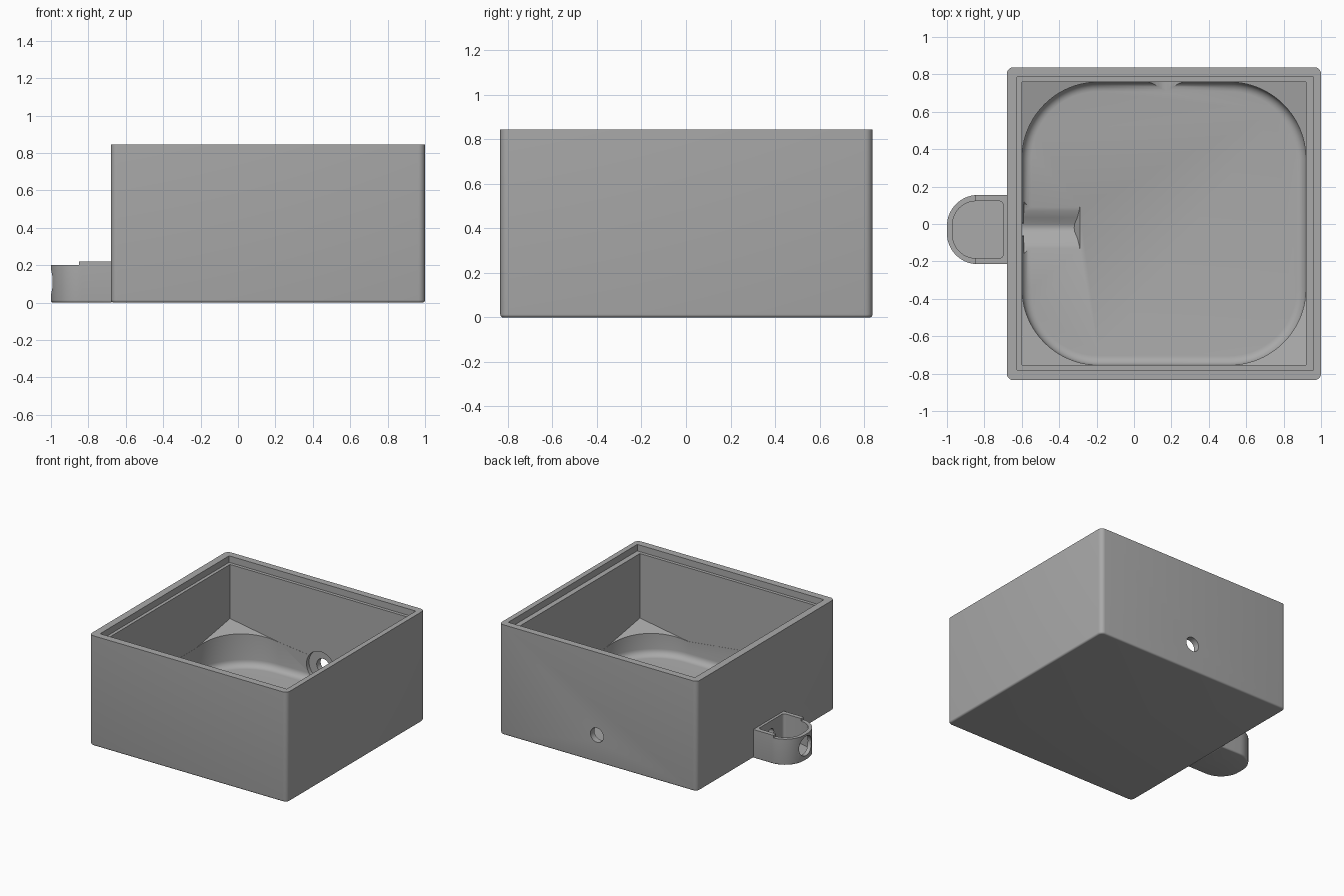
import bpy, bmesh, math
from mathutils import Matrix, Vector

cube = bpy.data.objects.get("Cube")
if cube:
    bpy.data.objects.remove(cube, do_unlink=True)

grey = bpy.data.materials.new("mid_grey")
grey.use_nodes = True
GREY = (0.4, 0.4, 0.4, 1)
grey.diffuse_color = GREY
grey.node_tree.nodes["Principled BSDF"].inputs["Base Color"].default_value = GREY


def make(name, bm):
    bmesh.ops.recalc_face_normals(bm, faces=bm.faces)
    mesh = bpy.data.meshes.new(name)
    bm.to_mesh(mesh)
    bm.free()
    mesh.materials.append(grey)
    obj = bpy.data.objects.new(name, mesh)
    bpy.context.collection.objects.link(obj)
    return obj


def rounded_rect(x0, x1, y0, y1, r_left, r_right, steps=14):
    """Outline with separate corner radii on the left and right sides."""
    points = []
    corners = [(x1, y1, r_right, -1, -1), (x0, y1, r_left, 1, -1),
               (x0, y0, r_left, 1, 1), (x1, y0, r_right, -1, 1)]
    for i, (x, y, r, sx, sy) in enumerate(corners):
        if r == 0:
            points.append((x, y))
            continue
        for k in range(steps + 1):
            a = math.pi / 2 * (i + k / steps)
            points.append((x + sx * r + r * math.cos(a), y + sy * r + r * math.sin(a)))
    return points


def prism(name, outline, z0, z1, bottom_bevel=0, segments=4):
    bm = bmesh.new()
    base = bm.faces.new([bm.verts.new((x, y, z0)) for x, y in outline])
    top = bmesh.ops.extrude_face_region(bm, geom=[base])["geom"]
    bmesh.ops.translate(bm, vec=(0, 0, z1 - z0),
                        verts=[v for v in top if isinstance(v, bmesh.types.BMVert)])
    if bottom_bevel:
        edges = [e for e in bm.edges if all(abs(v.co.z - z0) < 1e-5 for v in e.verts)]
        bmesh.ops.bevel(bm, geom=edges, offset=bottom_bevel, segments=segments,
                        profile=0.5, affect='EDGES')
    return make(name, bm)


def rod(name, start, end, radius):
    a, b = Vector(start), Vector(end)
    turn = (b - a).to_track_quat('Z', 'Y').to_matrix().to_4x4()
    bm = bmesh.new()
    bmesh.ops.create_cone(bm, cap_ends=True, segments=40, radius1=radius, radius2=radius,
                          depth=(b - a).length, matrix=Matrix.Translation((a + b) / 2) @ turn)
    return make(name, bm)


def combine(target, tool, operation='DIFFERENCE'):
    mod = target.modifiers.new("combine", 'BOOLEAN')
    mod.operation, mod.solver, mod.object = operation, 'EXACT', tool
    bpy.context.view_layer.update()
    graph = bpy.context.evaluated_depsgraph_get()
    result = bpy.data.meshes.new_from_object(target.evaluated_get(graph))
    target.modifiers.clear()
    target.data = result
    bpy.data.objects.remove(tool, do_unlink=True)


# Main box with softened outer edges
box = prism("box", rounded_rect(-0.68, 1, -0.835, 0.838, 0.035, 0.035, 5), 0, 0.845, 0.014)

# Lid recess around the rim
combine(box, prism("rim_cut", rounded_rect(-0.625, 0.96, -0.78, 0.785, 0, 0), 0.795, 0.9))

# Square cavity, whose base leaves sloping shelves in the corners
X0, X1, Y0, Y1, R = -0.6, 0.92, -0.755, 0.76, 0.41
bm = bmesh.new()
for x, sx in ((X0, 1), (X1, -1)):
    shelf = 0.38 if sx > 0 else 0.3
    for y, sy in ((Y0, 1), (Y1, -1)):
        for p in ((x, y, 0.9), (x, y, shelf), (x + sx * R, y, shelf - 0.07),
                  (x, y + sy * R, shelf - 0.07)):
            bm.verts.new(p)
bmesh.ops.convex_hull(bm, input=bm.verts)
combine(box, make("cavity_cut", bm))

# Lower pocket with round corners and a filleted floor
E = 0.001
FLOOR = 0.09
combine(box, prism("pocket_cut", rounded_rect(X0 + E, X1 - E, Y0 + E, Y1 - E, R, R, 20),
                   FLOOR, 0.5, 0.05, 6))

# Soft cable channel in the floor
half = [(0.14, 0.02), (0.12, 0.003), (0.09, -0.006), (0.055, -0.022), (0.02, -0.046)]
profile = half + [(0, -0.05)] + [(-y, z) for y, z in reversed(half)]
bm = bmesh.new()
face = bm.faces.new([bm.verts.new((X0 + E, y - 0.02, FLOOR + z)) for y, z in profile])
new = bmesh.ops.extrude_face_region(bm, geom=[face])["geom"]
for v in new:
    if isinstance(v, bmesh.types.BMVert):
        v.co.x = -0.29 + (v.co.z - FLOOR) * 0.6
combine(box, make("channel_cut", bm))

# Bolt hole with a counterbore inside the back wall
combine(box, rod("counterbore_cut", (0.17, 0.7, 0.21), (0.17, 0.79, 0.21), 0.12))
combine(box, rod("back_hole_cut", (0.17, 0.7, 0.21), (0.17, 0.9, 0.21), 0.055))

# Side lug: rounded cup with slightly taller rails next to the box
lug = prism("side_lug", rounded_rect(-1, -0.67, -0.215, 0.155, 0.165, 0), 0, 0.22, 0.012)
combine(lug, prism("step_cut", rounded_rect(-1.1, -0.85, -0.4, 0.4, 0, 0), 0.2, 0.3))
combine(lug, prism("cup_cut", rounded_rect(-0.97, -0.7, -0.183, 0.122, 0.125, 0.02), 0.025, 0.3))
combine(lug, rod("end_hole_cut", (-1.1, -0.03, 0.11), (-0.9, -0.03, 0.11), 0.075))

# Cable hole from the lug into the box
for part in (box, lug):
    combine(part, rod("cable_cut", (-0.76, -0.03, 0.125), (-0.55, -0.03, 0.125), 0.035))

# Smooth shading with sharp creases kept
for part in (box, lug):
    bpy.ops.object.select_all(action='DESELECT')
    part.select_set(True)
    bpy.context.view_layer.objects.active = part
    bpy.ops.object.shade_smooth_by_angle(angle=math.radians(32))
